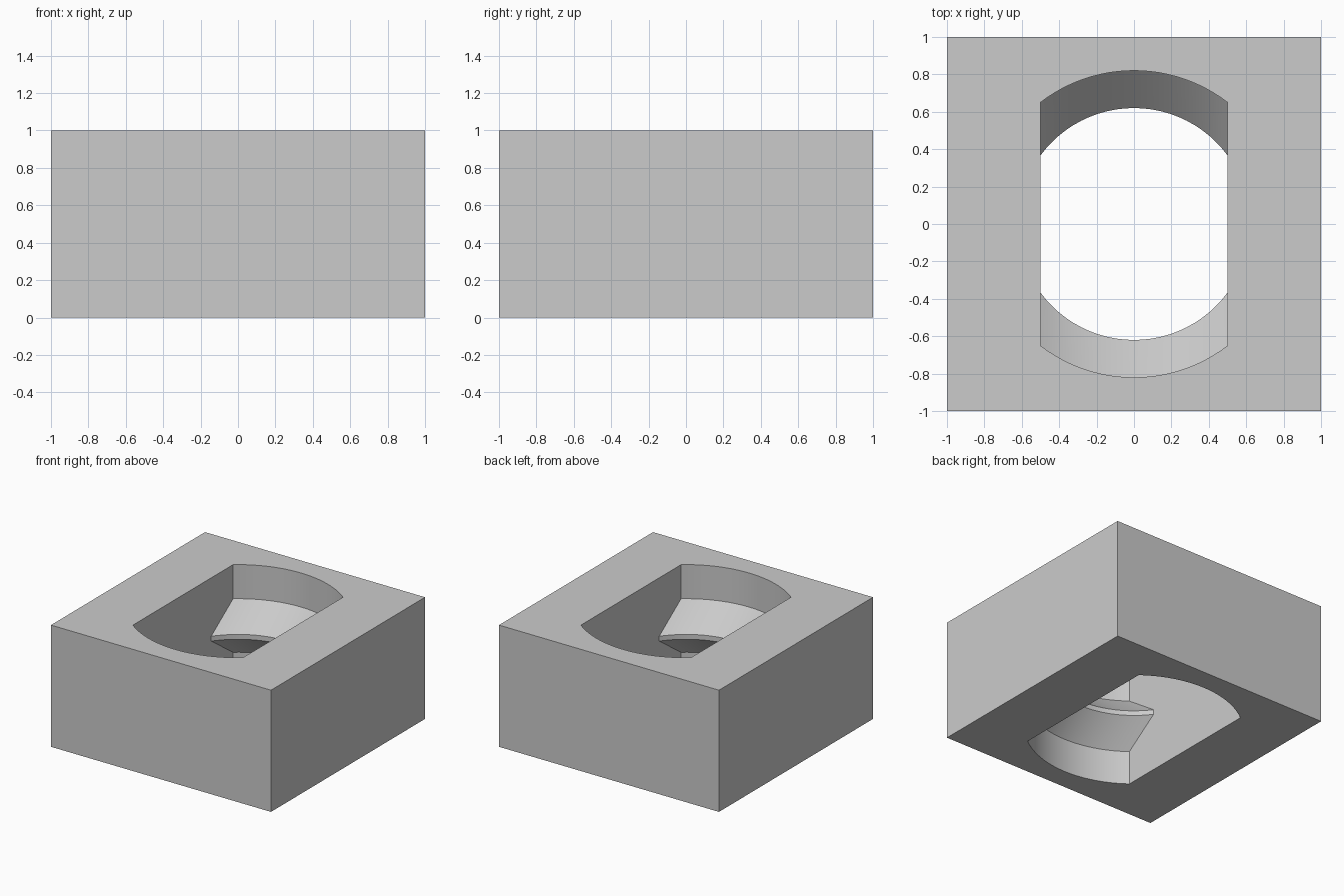
import bpy
import bmesh
import math

default = bpy.data.objects.get("Cube")
if default:
    bpy.data.objects.remove(default, do_unlink=True)

HALF_SLOT = 0.5      # half width between the flat walls
ARC_STEPS = 24       # facets on each curved end
WIDE, NECK = 0.82, 0.62

grey = bpy.data.materials.new("light_grey")
grey.use_nodes = True
colour = (0.6, 0.6, 0.6, 1)
grey.diffuse_color = colour
grey.node_tree.nodes["Principled BSDF"].inputs["Base Color"].default_value = colour


def make_object(name, bm):
    bmesh.ops.recalc_face_normals(bm, faces=bm.faces)
    mesh = bpy.data.meshes.new(name)
    bm.to_mesh(mesh)
    bm.free()
    mesh.materials.append(grey)
    obj = bpy.data.objects.new(name, mesh)
    bpy.context.collection.objects.link(obj)
    return obj


def slot_outline(radius):
    """Circle trimmed by two flat walls, counter-clockwise."""
    half = math.asin(HALF_SLOT / radius)
    points = []
    for middle in (math.pi / 2, -math.pi / 2):
        for i in range(ARC_STEPS + 1):
            a = middle - half + 2 * half * i / ARC_STEPS
            points.append((radius * math.cos(a), radius * math.sin(a)))
    return points


# Solid block
bm = bmesh.new()
bmesh.ops.create_cube(bm, size=1)
bmesh.ops.scale(bm, vec=(2, 2, 1), verts=bm.verts)
bmesh.ops.translate(bm, vec=(0, 0, 0.5), verts=bm.verts)
block = make_object("block_with_waisted_slot", bm)

# Slot cutter: wide mouths, sloping shoulders and a narrow neck
bm = bmesh.new()
profile = [(WIDE, -0.2), (WIDE, 0.28), (NECK, 0.48),
           (NECK, 0.52), (WIDE, 0.72), (WIDE, 1.2)]
rings = [[bm.verts.new((x, y, z)) for x, y in slot_outline(r)] for r, z in profile]
for low, high in zip(rings, rings[1:]):
    for i in range(len(low)):
        j = (i + 1) % len(low)
        bm.faces.new((low[i], low[j], high[j], high[i]))
bm.faces.new(list(reversed(rings[0])))
bm.faces.new(rings[-1])
cutter = make_object("slot_cutter", bm)
cutter.hide_render = True

# Cut the slot through the block
cut = block.modifiers.new("slot", 'BOOLEAN')
cut.operation = 'DIFFERENCE'
cut.solver = 'EXACT'
cut.object = cutter
bpy.ops.object.select_all(action='DESELECT')
bpy.context.view_layer.objects.active = block
block.select_set(True)
bpy.ops.object.modifier_apply(modifier=cut.name)
bpy.data.objects.remove(cutter, do_unlink=True)

# Smooth the curved ends, keep the edges crisp
bpy.ops.object.shade_smooth_by_angle(angle=math.radians(25))
